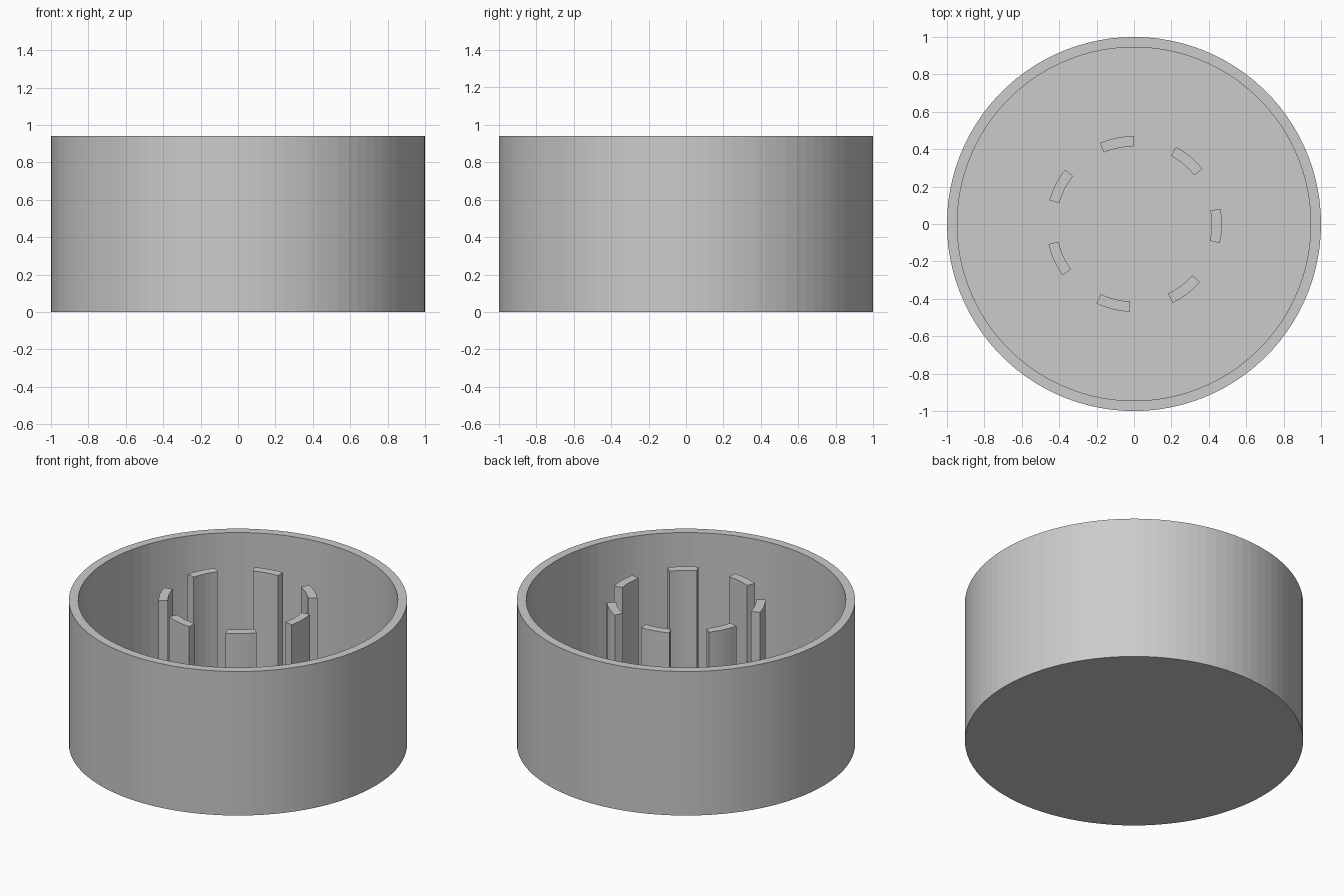
import bpy
import bmesh
import math

cube = bpy.data.objects.get("Cube")
if cube:
    bpy.data.objects.remove(cube, do_unlink=True)

HEIGHT = 0.94
FLOOR = 0.055
OUTER_R, INNER_R = 1.0, 0.945
PRONG_OUT, PRONG_IN = 0.47, 0.415
PRONGS = 7
PRONG_ARC = math.radians(22.5)
PRONG_START = math.radians(-1.25)

# Single plain grey
grey = bpy.data.materials.new("plain grey")
grey.use_nodes = True
colour = (0.6, 0.6, 0.6, 1.0)
grey.diffuse_color = colour
grey.node_tree.nodes["Principled BSDF"].inputs["Base Color"].default_value = colour


def finish(name, bm):
    bmesh.ops.recalc_face_normals(bm, faces=bm.faces)
    mesh = bpy.data.meshes.new(name)
    bm.to_mesh(mesh)
    bm.free()
    mesh.materials.append(grey)
    obj = bpy.data.objects.new(name, mesh)
    bpy.context.collection.objects.link(obj)
    return obj


def lathe(name, profile, segments):
    """Revolve a radius/height profile and cap both of its ends."""
    bm = bmesh.new()
    rings = []
    for r, z in profile:
        angles = [math.tau * i / segments for i in range(segments)]
        rings.append([bm.verts.new((r * math.cos(a), r * math.sin(a), z)) for a in angles])
    for low, high in zip(rings, rings[1:]):
        for i in range(segments):
            j = (i + 1) % segments
            bm.faces.new((low[i], low[j], high[j], high[i]))
    bm.faces.new(rings[0])
    bm.faces.new(rings[-1])
    return finish(name, bm)


def arc_post(name, centre, steps=4):
    """Extrude a curved slice of a ring up from the floor."""
    bm = bmesh.new()
    angles = [centre + PRONG_ARC * (i / steps - 0.5) for i in range(steps + 1)]
    outline = [(PRONG_OUT, a) for a in angles] + [(PRONG_IN, a) for a in reversed(angles)]
    base = bm.faces.new([bm.verts.new((r * math.cos(a), r * math.sin(a), FLOOR - 0.01))
                         for r, a in outline])
    top = bmesh.ops.extrude_face_region(bm, geom=[base], use_keep_orig=True)["geom"]
    verts = [v for v in top if isinstance(v, bmesh.types.BMVert)]
    bmesh.ops.translate(bm, verts=verts, vec=(0, 0, HEIGHT - FLOOR + 0.01))
    return finish(name, bm)


# Open round cup with a flat floor
lathe("cup", [(OUTER_R, 0), (OUTER_R, HEIGHT), (INNER_R, HEIGHT), (INNER_R, FLOOR)], 100)

# Ring of upright curved prongs, level with the rim
for k in range(PRONGS):
    arc_post(f"prong_{k + 1}", PRONG_START + math.tau * k / PRONGS)
